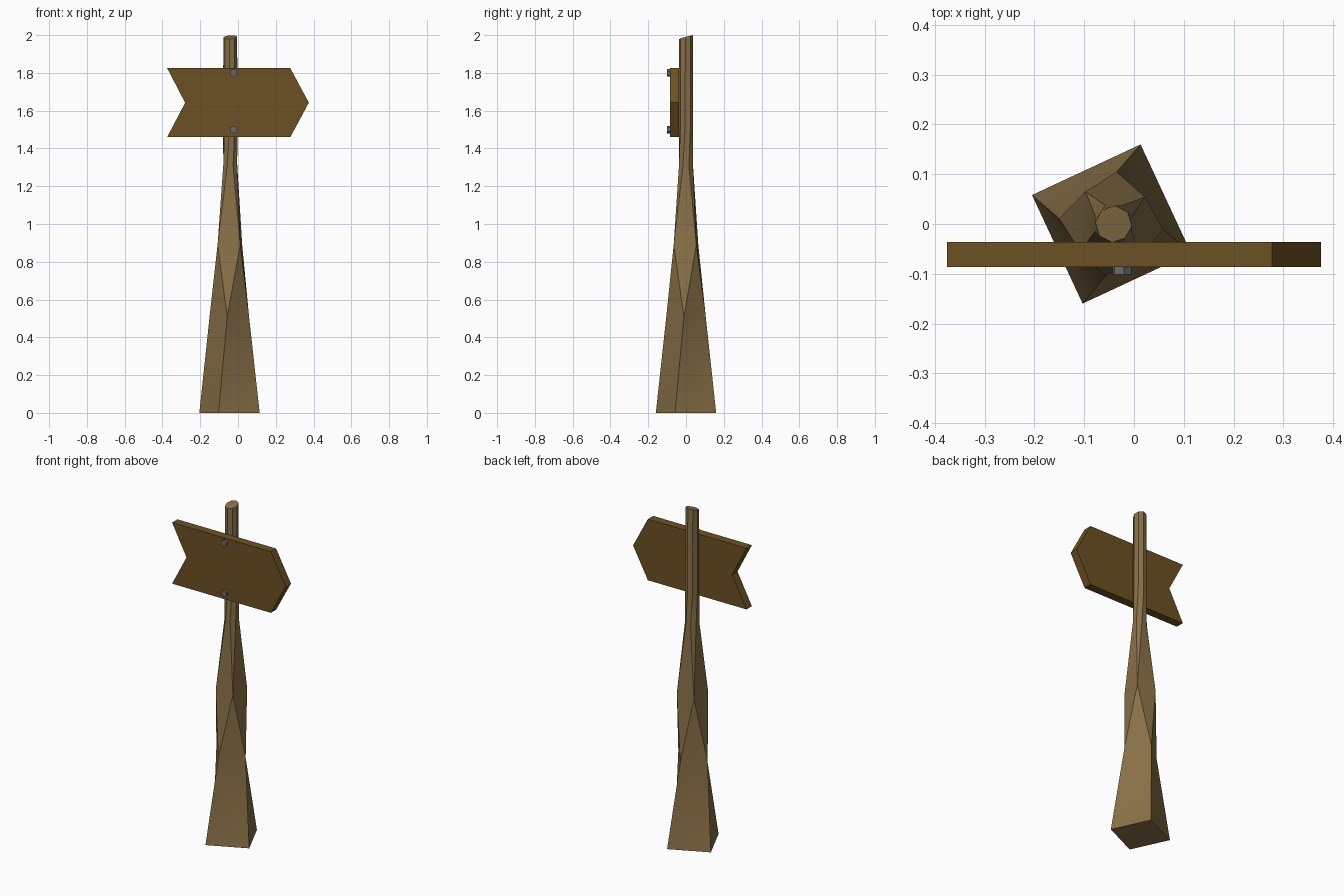
import bpy, bmesh, math
from math import cos, sin, radians

if "Cube" in bpy.data.objects:
    bpy.data.objects.remove(bpy.data.objects["Cube"])


def material(name, rgb):
    m = bpy.data.materials.new(name)
    m.diffuse_color = (*rgb, 1)
    m.use_nodes = True
    m.node_tree.nodes["Principled BSDF"].inputs["Base Color"].default_value = m.diffuse_color
    return m


POST = material("weathered wood", (0.25, 0.163, 0.063))
BOARD = material("dark brown wood", (0.152, 0.082, 0.017))
METAL = material("grey metal", (0.14, 0.14, 0.16))


def finish(bm, name, mat):
    bmesh.ops.recalc_face_normals(bm, faces=bm.faces)
    me = bpy.data.meshes.new(name)
    bm.to_mesh(me)
    bm.free()
    ob = bpy.data.objects.new(name, me)
    me.materials.append(mat)
    bpy.context.collection.objects.link(ob)
    return ob


def ring(bm, n, cx, r, z, start, slope=(0, 0)):
    pts = []
    for i in range(n):
        a = radians(start + 360 / n * i)
        x, y = r * cos(a), r * sin(a)
        pts.append(bm.verts.new((cx + x, y, z + slope[0] * x + slope[1] * y)))
    return pts


# Post: twisted square foot that turns into an eight-sided pole
bm = bmesh.new()
foot = ring(bm, 4, -0.045, 0.17, 0, 250)
waist = ring(bm, 4, -0.046, 0.105, 0.51, 264)
knot = ring(bm, 4, -0.043, 0.085, 0.89, 220)
neck = ring(bm, 8, -0.041, 0.040, 1.31, 247)
mid = ring(bm, 8, -0.041, 0.038, 1.5, 262)
top = ring(bm, 8, -0.041, 0.037, 1.989, 265, (0.06, 0.27))
bm.faces.new(foot)
bm.faces.new(top)
for i in range(4):
    j = (i + 1) % 4
    tris = [(foot[i], foot[j], waist[j]), (foot[i], waist[j], waist[i]),
            (waist[i], waist[j], knot[j]), (waist[i], knot[j], knot[i])]
    a, m, b = neck[2 * i], neck[2 * i + 1], neck[2 * j]
    tris += [(knot[i], knot[j], m), (knot[i], m, a), (knot[j], b, m)]
    for t in tris:
        bm.faces.new(t)
for lo, hi in ((neck, mid), (mid, top)):
    for i in range(8):
        j = (i + 1) % 8
        bm.faces.new((lo[i], lo[j], hi[j], hi[i]))
post = finish(bm, "post", POST)
bpy.context.view_layer.objects.active = post
post.select_set(True)
bpy.ops.object.shade_smooth_by_angle(angle=radians(25))

# Arrow board: notched tail on the left, point on the right
outline = [(-0.375, 1.46), (0.277, 1.46), (0.375, 1.642),
           (0.277, 1.825), (-0.375, 1.825), (-0.28, 1.642)]
bm = bmesh.new()
front = bm.faces.new([bm.verts.new((x, -0.086, z)) for x, z in outline])
ext = bmesh.ops.extrude_face_region(bm, geom=[front], use_keep_orig=True)
for v in ext["geom"]:
    if isinstance(v, bmesh.types.BMVert):
        v.co.y = -0.036
finish(bm, "arrow_board", BOARD)

# Bolt heads
for name, z, turn in (("upper_bolt", 1.80, 10), ("lower_bolt", 1.50, 0)):
    bm = bmesh.new()
    bmesh.ops.create_cone(bm, cap_ends=True, segments=6,
                          radius1=0.02, radius2=0.02, depth=0.03)
    bolt = finish(bm, name, METAL)
    bolt.location = (-0.024, -0.086, z)
    bolt.rotation_euler = (radians(90), radians(turn), 0)
